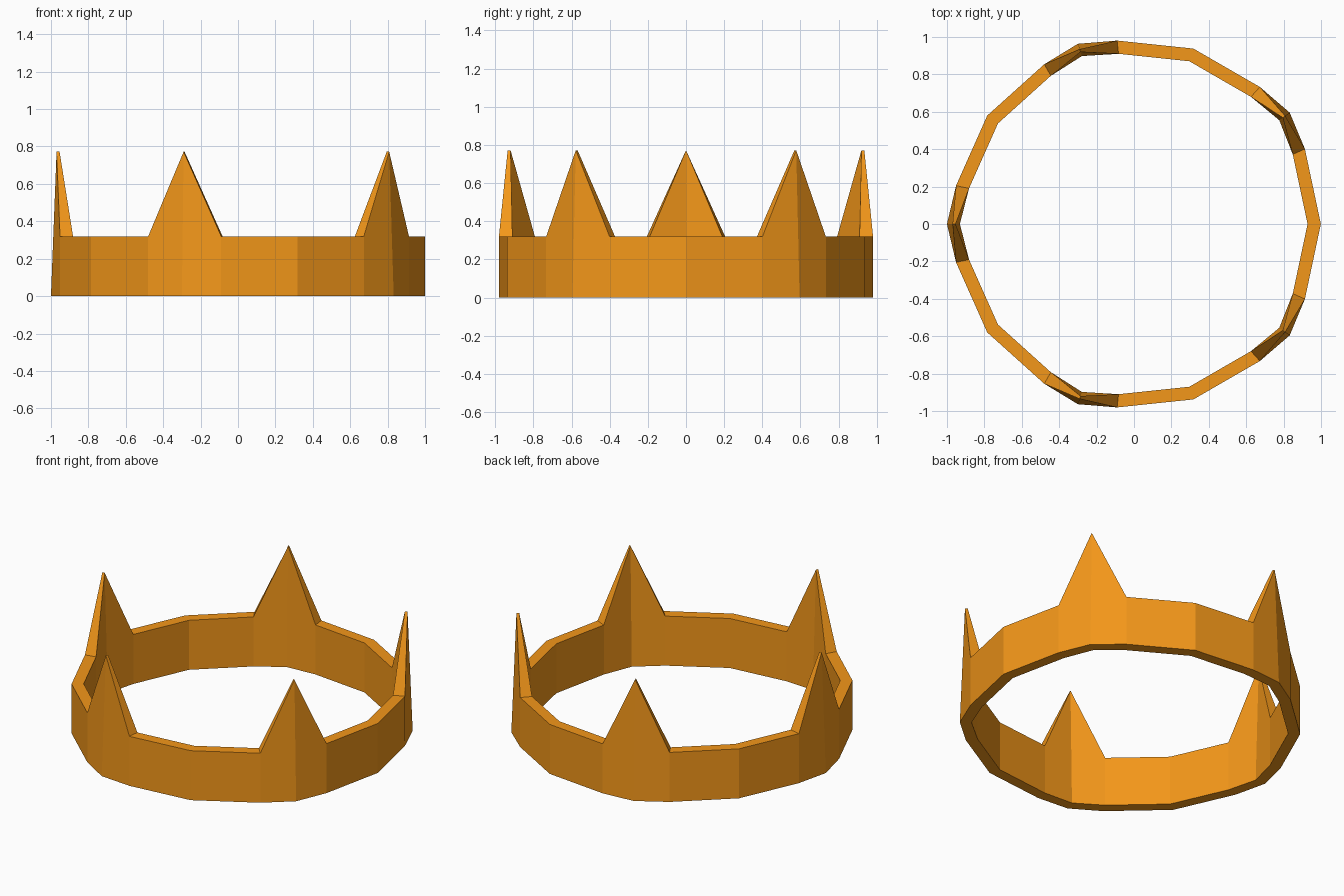
import bpy, bmesh, math

if "Cube" in bpy.data.objects:
    bpy.data.objects.remove(bpy.data.objects["Cube"])

CX = 0.013               # ring centre, so the bounds are centred
RIM_Z, TIP_Z = 0.32, 0.772

# (angle, bottom outer r, bottom inner r, top outer r, top inner r, top z)
columns = []
for i in range(15):
    columns.append((24 * i, 0.986, 0.915, 0.986, 0.915, RIM_Z))
for i in range(5):
    columns.append((36 + 72 * i, 1.013, 0.944, 0.983, 0.967, TIP_Z))
columns.sort()

bm = bmesh.new()


def point(deg, r, z):
    a = math.radians(deg)
    return bm.verts.new((CX + r * math.cos(a), r * math.sin(a), z))


# cross-section loop at every column: bottom outer, top outer, top inner, bottom inner
sections = [
    (point(a, bo, 0), point(a, to, z), point(a, ti, z), point(a, bi, 0))
    for a, bo, bi, to, ti, z in columns
]

# bridge neighbouring cross-sections into a closed ring
for k, s in enumerate(sections):
    t = sections[(k + 1) % len(sections)]
    for j in range(4):
        n = (j + 1) % 4
        bm.faces.new((s[j], t[j], t[n], s[n]))
bmesh.ops.recalc_face_normals(bm, faces=bm.faces)

mesh = bpy.data.meshes.new("crown")
bm.to_mesh(mesh)
bm.free()
crown = bpy.data.objects.new("crown", mesh)
bpy.context.collection.objects.link(crown)

# gold
gold = bpy.data.materials.new("gold")
gold.diffuse_color = (0.9, 0.31, 0.01, 1)
gold.use_nodes = True
gold.node_tree.nodes["Principled BSDF"].inputs["Base Color"].default_value = gold.diffuse_color
mesh.materials.append(gold)
